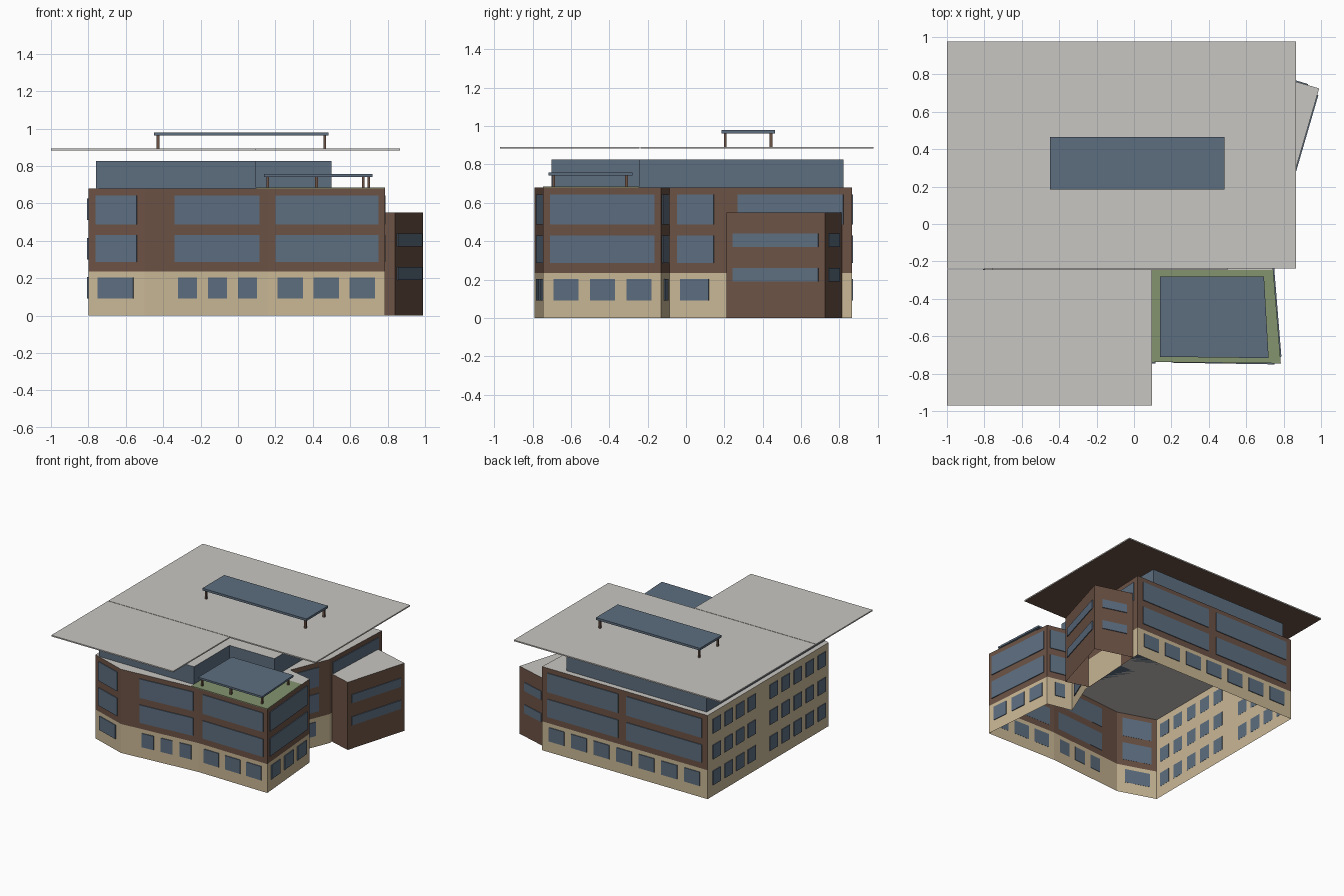
import bpy, bmesh
from mathutils import Vector

if "Cube" in bpy.data.objects:
    bpy.data.objects.remove(bpy.data.objects["Cube"])


def material(name, hex_code):
    rgb = [int(hex_code[i:i + 2], 16) / 255 for i in (0, 2, 4)]
    lin = [c / 12.92 if c < 0.04 else ((c + 0.055) / 1.055) ** 2.4 for c in rgb]
    m = bpy.data.materials.new(name)
    m.use_nodes = True
    m.diffuse_color = (*lin, 1)
    m.node_tree.nodes["Principled BSDF"].inputs["Base Color"].default_value = (*lin, 1)
    return m


BRICK = material("brown_brick", "6c5245")
STONE = material("beige_stone", "cab896")
ROOF = material("pale_grey_roof", "c8c6c1")
GLASS = material("blue_glass", "5d6e80")
GRASS = material("terrace_green", "84946f")


def finish(name, bm, mats):
    mesh = bpy.data.meshes.new(name)
    bm.to_mesh(mesh)
    bm.free()
    for m in mats:
        mesh.materials.append(m)
    ob = bpy.data.objects.new(name, mesh)
    bpy.context.collection.objects.link(ob)
    return ob


def add_prism(bm, pts, levels, top=0, bottom=0, closed=True, side=lambda i, band: 0):
    """Counter-clockwise outline raised through the given levels."""
    rings = [[bm.verts.new((x, y, z)) for x, y in pts] for z in levels]
    n = len(pts)
    for band, (low, high) in enumerate(zip(rings, rings[1:])):
        for i in range(n):
            j = (i + 1) % n
            f = bm.faces.new((low[i], low[j], high[j], high[i]))
            f.material_index = side(i, band)
    bm.faces.new(rings[-1]).material_index = top
    if closed:
        bm.faces.new(rings[0][::-1]).material_index = bottom


def prism(name, pts, levels, mats, **kw):
    bm = bmesh.new()
    add_prism(bm, pts, levels, **kw)
    return finish(name, bm, mats)


def rect(x0, x1, y0, y1):
    return [(x0, y0), (x1, y0), (x1, y1), (x0, y1)]


def windows(name, p, q, axis, rows):
    """Thin panes on wall p-q; each row is (z0, z1, spans along the axis)."""
    p, q = Vector(p), Vector(q)
    d = q - p
    out = Vector((d.y, -d.x)).normalized() * 0.006
    bm = bmesh.new()
    for z0, z1, spans in rows:
        for span in spans:
            a, b = sorted((s - p[axis]) / d[axis] for s in span)
            a, b = p + d * a, p + d * b
            inset = out * 0.2
            add_prism(bm, [a - inset, a + out, b + out, b - inset], (z0, z1))
    return finish(name, bm, [GLASS])


def spaced(start, step, width, count):
    return [(start + i * step, start + i * step + width) for i in range(count)]


# Main body: stone base, brick storeys, stone left side wall, open underneath
A, B, C, D = (-0.8, -0.69), (-0.5, -0.79), (0.16, -0.735), (0.785, -0.745)
E, F, G, H, I = (0.735, -0.13), (0.53, -0.085), (0.66, 0.23), (0.69, 0.865), (-0.8, 0.865)
outline = [A, B, C, D, E, F, G, H, I]
prism("main_building", outline, (0, 0.235, 0.68), [STONE, BRICK, ROOF], top=2, closed=False,
      side=lambda i, band: 1 if band and i != len(outline) - 1 else 0)

# Angled side annex
J, K, L, M = (0.84, 0.21), (0.99, 0.725), (0.69, 0.812), (0.655, 0.265)
prism("side_annex", [J, K, L, M], (0, 0.55), [BRICK, ROOF], top=1, closed=False)


def storeys(upper, lower):
    return [(0.285, 0.43, upper), (0.487, 0.642, upper), (0.09, 0.203, lower)]


# Window panes wall by wall
X, Y = 0, 1
windows("front_left_windows", A, B, X, storeys([(-0.76, -0.54)], [(-0.75, -0.56)]))
windows("front_middle_windows", B, C, X,
        storeys([(-0.34, 0.115)], spaced(-0.32, 0.16, 0.1, 3)))
windows("front_right_windows", C, D, X,
        storeys([(0.2, 0.75)], spaced(0.21, 0.193, 0.137, 3)))
windows("wing_side_windows", D, E, Y,
        storeys([(-0.71, -0.165)], spaced(-0.69, 0.19, 0.13, 3)))
windows("wing_rear_windows", E, F, X, storeys([(0.56, 0.71)], [(0.59, 0.67)]))
windows("recess_windows", F, G, Y, storeys([(-0.045, 0.145)], [(-0.03, 0.12)]))
windows("side_windows", G, H, Y, [(0.487, 0.642, [(0.27, 0.82)])])
windows("back_windows", H, I, X,
        storeys([(-0.75, -0.07), (0, 0.64)], spaced(-0.73, 0.203, 0.14, 7)))
left_spans = spaced(-0.65, 0.155, 0.1, 5) + spaced(0.25, 0.15, 0.1, 4)
windows("left_wall_windows", I, A, Y,
        [(z, z + 0.115, left_spans) for z in (0.09, 0.3, 0.51)])
annex_rows = (0.19, 0.37)
windows("annex_side_windows", J, K, Y, [(z, z + 0.07, [(0.245, 0.69)]) for z in annex_rows])
windows("annex_back_windows", K, L, X, [(z, z + 0.07, [(0.74, 0.93)]) for z in annex_rows])

# Glazed penthouse, L-shaped in plan
prism("penthouse_main", rect(-0.76, 0.5, -0.245, 0.82), (0.68, 0.825), [GLASS, ROOF], top=1)
prism("penthouse_wing", rect(-0.76, 0.095, -0.7, -0.245), (0.68, 0.825), [GLASS, ROOF], top=1)

# Floating roof slabs with brown undersides
prism("roof_main", rect(-1, 0.865, -0.238, 0.977), (0.882, 0.892), [ROOF, BRICK], bottom=1)
prism("roof_wing", rect(-1, 0.095, -0.97, -0.242), (0.882, 0.892), [ROOF, BRICK], bottom=1)

# Green terrace
prism("terrace", [(0.095, -0.738), D, (0.744, -0.245), (0.095, -0.245)], (0.678, 0.684), [GRASS])


def canopy(name, pts, z0, z1, base, posts):
    prism(name, pts, (z0, z1), [GLASS])
    bm = bmesh.new()
    r = 0.007
    for x, y in posts:
        add_prism(bm, rect(x - r, x + r, y - r, y + r), (base, z0))
    finish(name + "_posts", bm, [BRICK])


# Canopies on posts
canopy("terrace_canopy", [(0.14, -0.71), (0.72, -0.717), (0.695, -0.28), (0.14, -0.28)],
       0.742, 0.757, 0.68,
       [(0.16, -0.69), (0.42, -0.69), (0.7, -0.69), (0.16, -0.31), (0.42, -0.31), (0.67, -0.31)])
canopy("roof_canopy", rect(-0.45, 0.485, 0.185, 0.465), 0.962, 0.98, 0.89,
       [(x, y) for x in (-0.428, 0.464) for y in (0.205, 0.443)])
